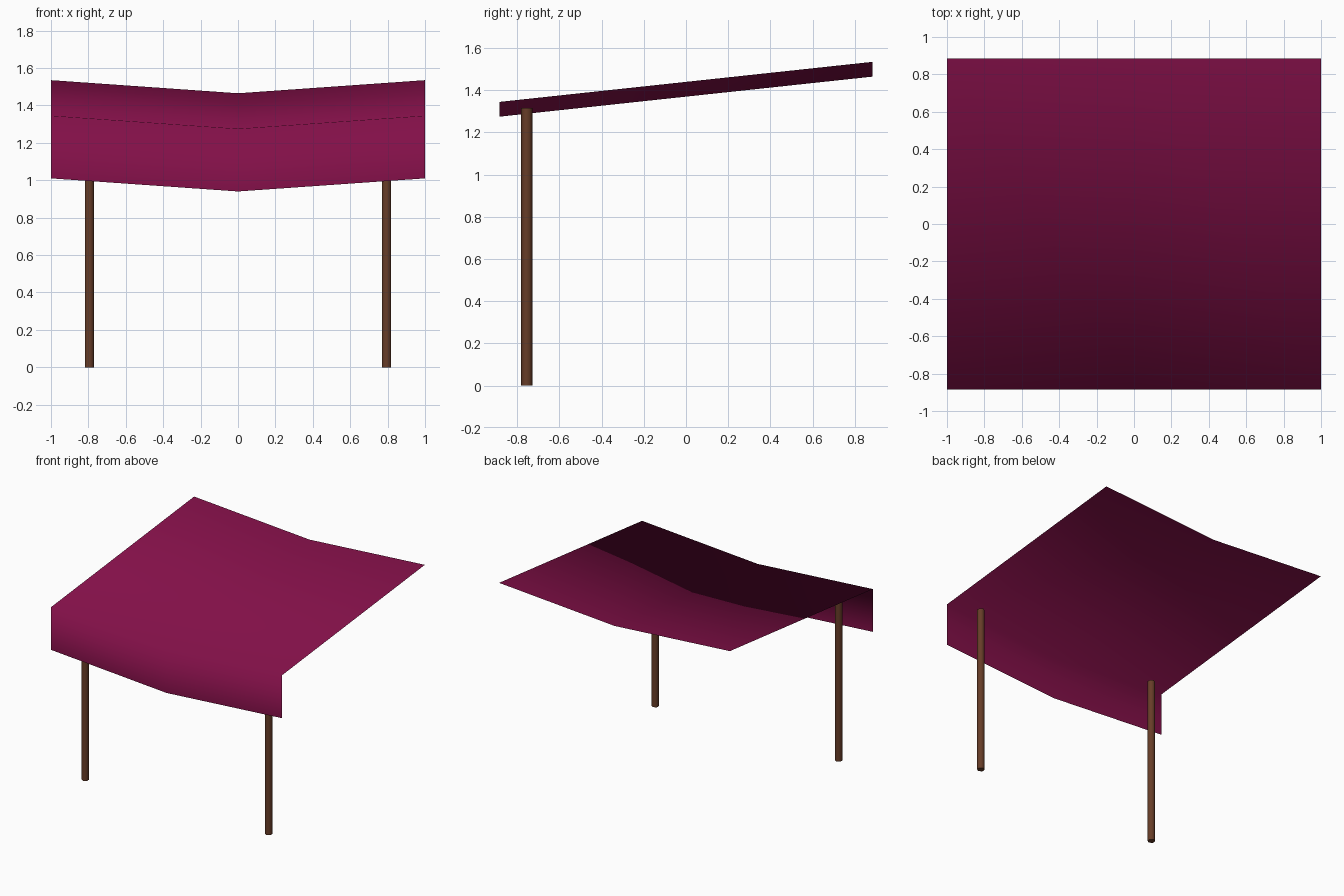
import bpy

if "Cube" in bpy.data.objects:
    bpy.data.objects.remove(bpy.data.objects["Cube"])

def material(name, rgb):
    m = bpy.data.materials.new(name)
    m.diffuse_color = (*rgb, 1.0)
    m.use_nodes = True
    m.node_tree.nodes["Principled BSDF"].inputs["Base Color"].default_value = m.diffuse_color
    return m

magenta = material("magenta cloth", (0.225, 0.005, 0.065))
brown = material("brown wood", (0.135, 0.046, 0.021))

# Awning cloth: one profile (back edge, front fold, flap hem) swept over three columns
profile = [(0.885, 1.465), (-0.885, 1.275), (-0.885, 0.94)]
sag = 0.07  # the side edges sit higher than the middle
columns = (-1.0, 0.0, 1.0)
verts = [(x, y, z + sag * abs(x)) for y, z in profile for x in columns]
faces = []
for r in range(2):
    for c in range(2):
        a = r * 3 + c
        faces.append((a, a + 3, a + 4, a + 1))
mesh = bpy.data.meshes.new("awning_cloth")
mesh.from_pydata(verts, [], faces)
mesh.materials.append(magenta)
mesh.polygons.foreach_set("use_smooth", [True] * len(mesh.polygons))
cloth = bpy.data.objects.new("awning_cloth", mesh)
bpy.context.collection.objects.link(cloth)

# Front posts: six-sided poles just behind the hanging flap
height = 1.315
for side, name in ((-1, "left_post"), (1, "right_post")):
    bpy.ops.mesh.primitive_cylinder_add(vertices=6, radius=0.028, depth=height,
                                        location=(side * 0.795, -0.755, height / 2))
    post = bpy.context.object
    post.name = name
    post.data.materials.append(brown)
    bpy.ops.object.shade_smooth_by_angle(angle=1.1)
